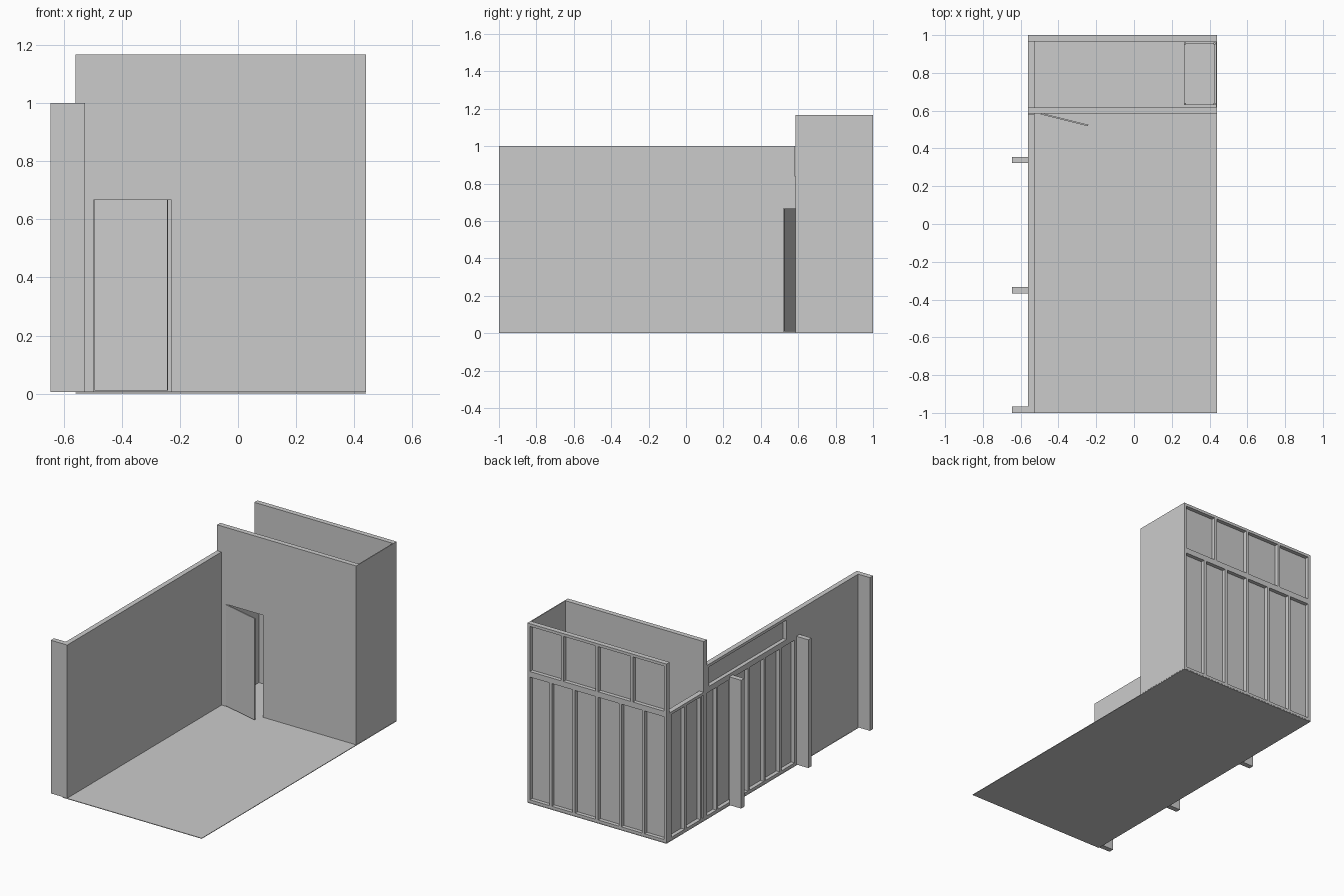
import bpy, bmesh, math
from mathutils import Vector

if "Cube" in bpy.data.objects:
    bpy.data.objects.remove(bpy.data.objects["Cube"])

T = 0.033      # wall thickness
SKIN = 0.008   # facing sheet thickness
BAR = 0.018    # timber width
Z0, MID, WALL, TALL = 0.005, 0.838, 1.0, 1.167
XL, XR = -0.56, 0.44


def add_box(bm, lo, hi):
    ret = bmesh.ops.create_cube(bm, size=1)
    for v in ret["verts"]:
        v.co = Vector([lo[i] + (v.co[i] + 0.5) * (hi[i] - lo[i]) for i in range(3)])


def make(name, boxes):
    bm = bmesh.new()
    for lo, hi in boxes:
        add_box(bm, lo, hi)
    me = bpy.data.meshes.new(name)
    bm.to_mesh(me)
    bm.free()
    ob = bpy.data.objects.new(name, me)
    bpy.context.collection.objects.link(ob)
    return ob


def framed_panel(name, length, z0, z1, bays, place):
    """Sheet with a stud frame behind it; place maps (along, depth, z), depth 0 = outside."""
    parts = [((0, T - SKIN, z0), (length, T, z1)),
             ((0, 0, z0), (length, T - SKIN, z0 + BAR)),
             ((0, 0, z1 - BAR), (length, T - SKIN, z1))]
    for i in range(bays + 1):
        a = min(max(length * i / bays - BAR / 2, 0), length - BAR)
        parts.append(((a, 0, z0 + BAR), (a + BAR, T - SKIN, z1 - BAR)))
    boxes = []
    for p, q in parts:
        p, q = place(*p), place(*q)
        boxes.append(([min(c) for c in zip(p, q)], [max(c) for c in zip(p, q)]))
    return make(name, boxes)


def back(a, d, z):
    return (XL + a, 1 - d, z)


def left(start):
    return lambda a, d, z: (XL + d, start - a, z)


# carpet
make("floor", [((XL, -1, 0), (XR, 1, 0.004))])

# back wall, lower and upper framed panels
framed_panel("back_wall_lower", XR - XL, Z0, MID, 6, back)
framed_panel("back_wall_upper", XR - XL, MID, TALL, 4, back)

# left wall: framed rear part, shallow upper panel, solid front part
framed_panel("left_wall_lower", 1.333 - T, Z0, MID, 8, left(1 - T))
framed_panel("left_wall_upper", 0.833, MID, WALL, 1, left(0.583))
make("left_wall_front", [((XL, -1 + T, Z0), (XL + T, -0.333, WALL)),
                         ((XL, -0.333, MID), (XL + T, -0.25, WALL))])

# buttresses and front end panel
make("buttresses", [((-0.645, y, Z0), (XL, y + T, MID)) for y in (0.322, -0.367)])
make("end_panel", [((-0.645, -1, Z0), (XL + T, -1 + T, WALL))])

# partition with door opening
DX0, DX1, DZ = -0.495, -0.23, 0.668
profile = [(XL, Z0), (DX0, Z0), (DX0, DZ), (DX1, DZ), (DX1, Z0),
           (XR, Z0), (XR, TALL), (XL, TALL)]
bm = bmesh.new()
face = bm.faces.new([bm.verts.new((x, 0.585, z)) for x, z in profile])
ret = bmesh.ops.extrude_face_region(bm, geom=[face])
bmesh.ops.translate(bm, vec=(0, T, 0),
                    verts=[g for g in ret["geom"] if isinstance(g, bmesh.types.BMVert)])
bmesh.ops.recalc_face_normals(bm, faces=bm.faces)
me = bpy.data.meshes.new("partition")
bm.to_mesh(me)
bm.free()
bpy.context.collection.objects.link(bpy.data.objects.new("partition", me))

# thin side wall of the store room
make("right_wall", [((XR - 0.006, 0.585 + T, Z0), (XR, 1 - T, TALL))])

# open door
door = make("door", [((0, -0.008, 0.01), (0.258, 0, DZ))])
door.location = (DX0 + 0.003, 0.588, 0)
door.rotation_euler.z = math.radians(-14)

# store room shelving
X0, X1, Y0, Y1, P = 0.265, 0.432, 0.63, 0.96, 0.01
rack = [((x, y, Z0), (x + P, y + P, 0.667)) for x in (X0, X1 - P) for y in (Y0, Y1 - P)]
rack += [((X0 + 0.003, Y0 + 0.003, z), (X1 - 0.003, Y1 - 0.003, z + 0.008))
         for z in (0.05, 0.25, 0.45, 0.65)]
make("shelf_rack", rack)
